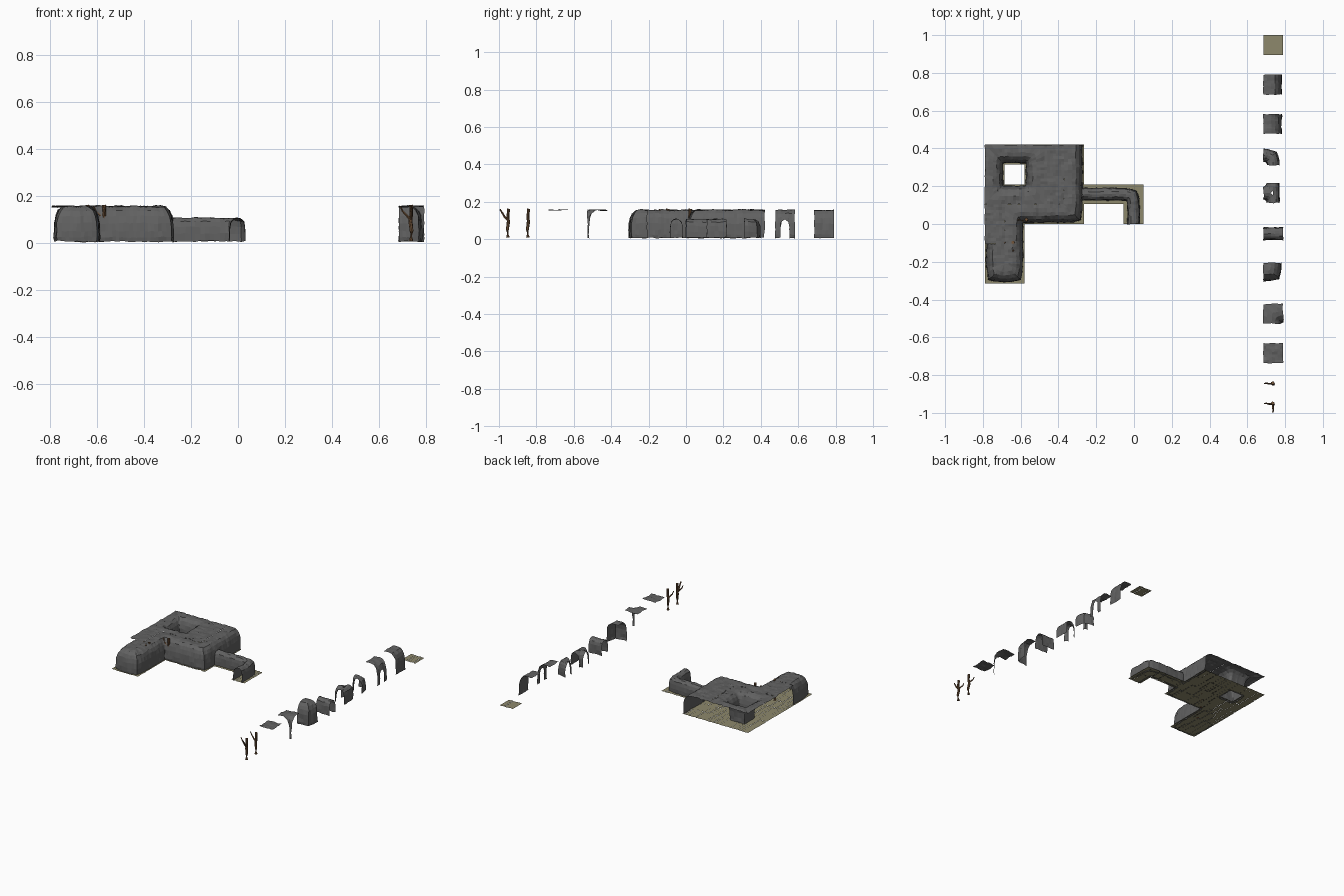
import bpy, math, random
from mathutils import Vector, noise

if "Cube" in bpy.data.objects:
    bpy.data.objects.remove(bpy.data.objects["Cube"])

random.seed(4)
T = 0.105          # tile size
H = T / 2
X0, Y0 = -0.79, 0.0


def mat(name, c):
    m = bpy.data.materials.new(name)
    m.diffuse_color = (*c, 1)
    m.use_nodes = True
    m.node_tree.nodes["Principled BSDF"].inputs["Base Color"].default_value = m.diffuse_color
    return m


ROCK = mat("rock", (0.12, 0.12, 0.12))
PLANK = mat("plank", (0.27, 0.25, 0.15))
WOOD = mat("wood", (0.16, 0.085, 0.04))


def make(name, verts, faces, m):
    me = bpy.data.meshes.new(name)
    me.from_pydata(verts, [], faces)
    me.materials.append(m)
    me.validate()
    o = bpy.data.objects.new(name, me)
    bpy.context.collection.objects.link(o)
    return o


def rough(p, amp=0.006):
    # position based noise, so neighbouring tiles meet
    n = noise.noise_vector(Vector(p) * 42) * amp
    n += noise.noise_vector(Vector(p) * 17 + Vector((5, 3, 1))) * amp * 0.6
    return Vector((p[0] + n.x * 0.7, p[1] + n.y * 0.7, max(0.0, p[2] + n.z)))


def sheet(name, fn, nu, nv, cx, cy, k=0):
    # grid surface from a local function, turned k quarter turns
    c, s = [(1, 0), (0, 1), (-1, 0), (0, -1)][k % 4]
    verts = []
    for i in range(nu + 1):
        for j in range(nv + 1):
            x, y, z = fn(i, j)
            verts.append(rough((cx + c * x - s * y, cy + s * x + c * y, z)))
    w = nv + 1
    faces = [(i * w + j, (i + 1) * w + j, (i + 1) * w + j + 1, i * w + j + 1)
             for i in range(nu) for j in range(nv)]
    return make(name, verts, faces, ROCK)


# wall section: distance from inner edge, height
PROFILE = [(0, .154), (.02, .156), (.042, .157), (.062, .152), (.079, .137), (.089, .115),
           (.095, .085), (.097, .05), (.098, .025), (.096, .006)]
NP = len(PROFILE) - 1
N = 7


def ceiling(cx, cy, k=0):
    sheet("ceiling", lambda i, j: (-H + T * i / N, -H + T * j / N, .155), N, N, cx, cy)


def wall(cx, cy, k=0):
    def f(i, j):
        d, z = PROFILE[j]
        return d - H, -H + T * i / N, z
    sheet("wall", f, N, NP, cx, cy, k)


def door_wall(cx, cy, k=0):
    us = [-H, -.038, -.024, -.023, -.017, 0, .017, .023, .024, .038, H]
    arch = [0, 0, 0, .065, .092, .104, .092, .065, 0, 0, 0]

    def f(i, j):
        d, z = PROFILE[j]
        if z < arch[i]:
            return .095 - H, us[i], arch[i]
        return d - H, us[i], z
    sheet("door_wall", f, 10, NP, cx, cy, k)


def outer_corner(cx, cy, k=0):
    def f(i, j):
        a = math.pi / 2 * i / 10
        d, z = PROFILE[j]
        r = d * (1 + 0.6 * (1 / max(math.cos(a), math.sin(a)) - 1))
        return -H + r * math.cos(a), H - r * math.sin(a), z
    sheet("outer_corner", f, 10, NP, cx, cy, k)


def inner_corner(cx, cy, k=0):
    def f(i, j):
        a = math.pi / 2 * i / 8
        d, z = PROFILE[j]
        t = 1 - d / T
        r = (T - d) * (1 + t * (1 / max(math.cos(a), math.sin(a)) - 1))
        return H - r * math.cos(a), -H + r * math.sin(a), z
    sheet("inner_corner", f, 8, NP, cx, cy, k)


# low tunnel section: sideways offset, height
ARCH = [(-.033, .008), (-.034, .04), (-.032, .07), (-.026, .092), (-.013, .104),
        (0, .107), (.013, .104), (.026, .092), (.032, .07), (.034, .04), (.033, .008)]


def tunnel(cx, cy, k=0, start=-H, end=H):
    def f(i, j):
        o, z = ARCH[j]
        return start + (end - start) * i / 5, o, z
    sheet("tunnel", f, 5, 10, cx, cy, k)


def bend(cx, cy, k=0):
    # turns from the -x side to the -y side
    def f(i, j):
        a = math.pi / 2 * i / 6
        o, z = ARCH[j]
        r = H + o
        r *= 1 + 0.35 * (1 / max(math.cos(a), math.sin(a)) - 1)
        return -H + r * math.sin(a), -H + r * math.cos(a), z
    sheet("tunnel_bend", f, 6, 10, cx, cy, k)


def tee(cx, cy):
    # side passage with an open mouth on -x, through passage along y
    def back(i, j):
        o, z = ARCH[5 + j]
        return o, -H + T * i / 5, z
    sheet("tunnel_tee", back, 5, 5, cx, cy)
    for s in (1, -1):
        def quarter(i, j, s=s):
            a = math.pi / 2 * i / 5
            o, z = ARCH[5 + j]
            r = (H - o) * (1 + (1 - o / .034) * (1 / max(math.cos(a), math.sin(a)) - 1))
            return -H + r * math.cos(a), s * (H - r * math.sin(a)), z
        sheet("tunnel_tee_side", quarter, 5, 5, cx, cy)


def floor(cx, cy):
    # plank strips
    verts, faces = [], []
    w = T / 6
    for p in range(6):
        x = cx - H + p * w
        z = .012 + random.uniform(-.0012, .0012)
        b = len(verts)
        verts += [(x, cy - H, z), (x + w, cy - H, z), (x + w, cy + H, z), (x, cy + H, z)]
        faces.append((b, b + 1, b + 2, b + 3))
    make("plank_floor", verts, faces, PLANK)


def limb(name, pts, sides=7):
    # wooden tube through (x, y, z, radius) points
    verts, faces = [], []
    ps = [Vector(p[:3]) for p in pts]
    for n, p in enumerate(ps):
        q = (ps[min(n + 1, len(ps) - 1)] - ps[max(n - 1, 0)]).to_track_quat('Z', 'Y')
        for s in range(sides):
            a = 2 * math.pi * s / sides
            verts.append(p + q @ Vector((math.cos(a), math.sin(a), 0)) * pts[n][3])
    for n in range(len(ps) - 1):
        for s in range(sides):
            t = (s + 1) % sides
            faces.append((n * sides + s, n * sides + t, (n + 1) * sides + t, (n + 1) * sides + s))
    faces.append(tuple(range(sides))[::-1])
    faces.append(tuple(range(len(verts) - sides, len(verts))))
    make(name, verts, faces, WOOD)


def post(x, y, forked=False):
    limb("post", [(x, y, .01, .010), (x + .003, y - .003, .05, .008), (x - .002, y + .002, .09, .009),
                  (x + .002, y, .125, .008), (x, y + .003, .162, .009)])
    limb("post_branch", [(x, y, .095, .005), (x - .02, y - .001, .12, .005),
                         (x - .035, y + .003, .135, .004), (x - .045, y + .001, .157, .003)], 5)
    if forked:
        limb("post_fork", [(x, y, .1, .006), (x, y - .018, .12, .006),
                           (x + .002, y - .03, .14, .005), (x, y - .043, .16, .004)], 5)


# assembled cave: (column, row) -> piece and quarter turns
cells = {(i, j): (ceiling, 0) for i in range(5) for j in range(4)}
cells.update({(i, j): (ceiling, 0) for i in range(2) for j in (-1, -2, -3)})
del cells[(1, 2)]
cells.update({
    (0, 2): (wall, 0), (2, 2): (wall, 2), (1, 1): (wall, 1), (1, 3): (wall, 3),
    (0, 1): (inner_corner, 1), (2, 1): (inner_corner, 2),
    (2, 3): (inner_corner, 3), (0, 3): (inner_corner, 0),
    (1, 0): (inner_corner, 0), (1, -1): (wall, 0), (1, -2): (wall, 0),
    (1, -3): (outer_corner, 0), (0, -3): (outer_corner, 3), (0, -2): (wall, 2),
    (2, 0): (wall, 3), (3, 0): (wall, 3), (4, 0): (outer_corner, 0),
    (4, 1): (door_wall, 0), (4, 2): (wall, 0), (4, 3): (wall, 0),
    (5, 1): (tunnel, 0), (6, 1): (tunnel, 0), (7, 1): (bend, 0), (7, 0): (tunnel, 1)})
for (i, j), (piece, k) in cells.items():
    cx, cy = X0 + (i + .5) * T, Y0 + (j + .5) * T
    piece(cx, cy, k)
    floor(cx, cy)
# short collar joining tunnel to the door
tunnel(X0 + 5 * T, Y0 + 1.5 * T, 0, -.012, 0)

# props inside the cave
post(-.57, .02)
post(-.64, -.1, True)

# row of sample pieces
R = .737
floor(R, .9475)
wall(R, .738)
door_wall(R, .529)
bend(R, .364)
tee(R, .164)
tunnel(R, -.051)
outer_corner(R, -.258)
inner_corner(R, -.475)
ceiling(R, -.683)
post(.735, -.845)
post(.735, -.952, True)
